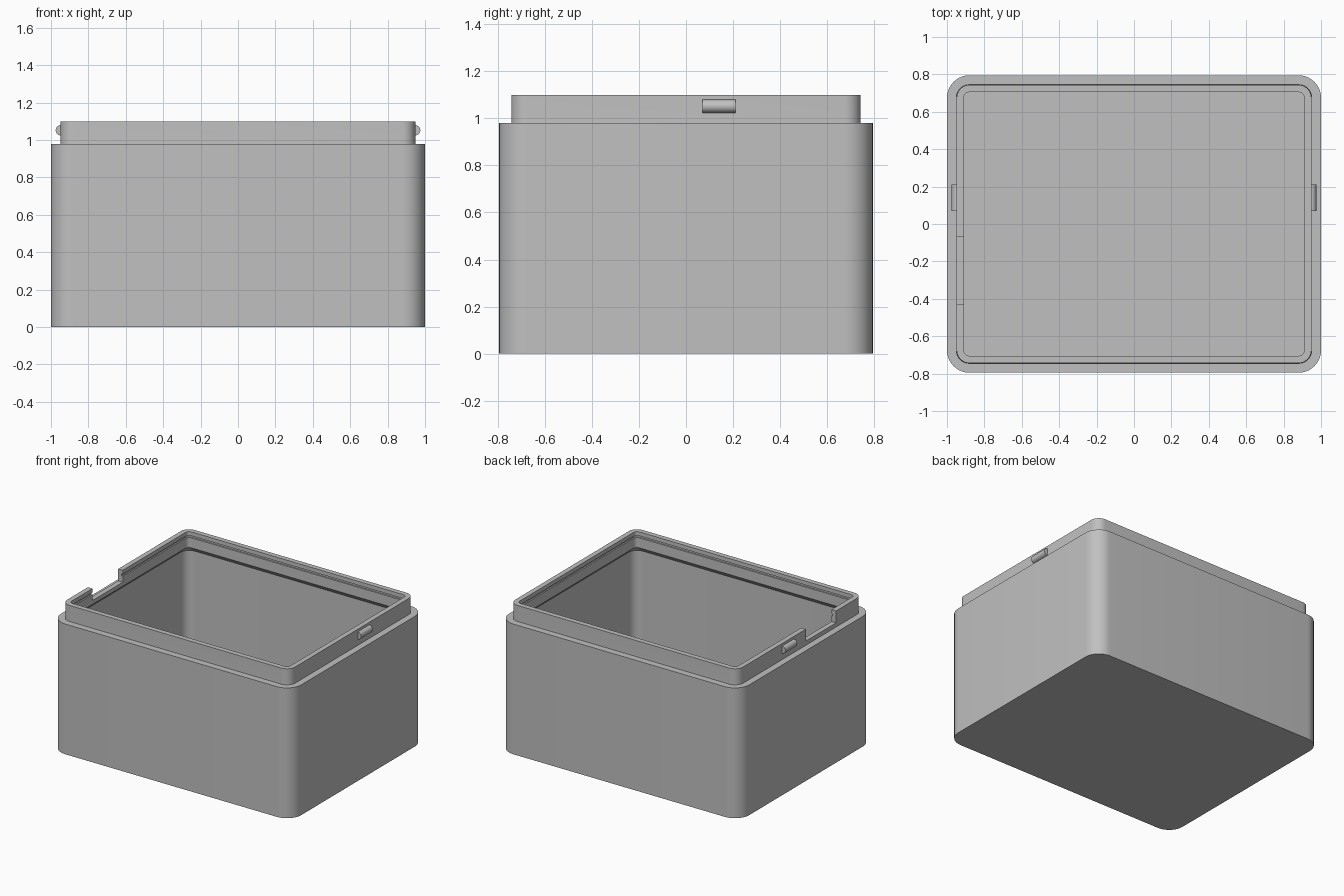
import bpy, bmesh, math
from mathutils import Matrix

if "Cube" in bpy.data.objects:
    bpy.data.objects.remove(bpy.data.objects["Cube"], do_unlink=True)

HALF_X, HALF_Y, CORNER = 1.0, 0.795, 0.12
WALL, RIM_Z, TOP_Z = 0.05, 0.98, 1.10
STEPS = 10

grey = bpy.data.materials.new("plain grey")
grey.use_nodes = True
grey.diffuse_color = (0.53, 0.53, 0.53, 1)
grey.node_tree.nodes["Principled BSDF"].inputs["Base Color"].default_value = grey.diffuse_color


def finish(name, bm):
    bmesh.ops.recalc_face_normals(bm, faces=bm.faces)
    mesh = bpy.data.meshes.new(name)
    bm.to_mesh(mesh)
    bm.free()
    mesh.materials.append(grey)
    obj = bpy.data.objects.new(name, mesh)
    bpy.context.collection.objects.link(obj)
    return obj


def smooth(obj):
    obj.data.shade_smooth()
    obj.data.set_sharp_from_angle(angle=math.radians(30))


def rounded_loop(bm, inset, z):
    """Rounded rectangle of vertices, inset from the outer wall."""
    r = CORNER - inset
    cx, cy = HALF_X - CORNER, HALF_Y - CORNER
    verts = []
    for quarter, (sx, sy) in enumerate([(1, 1), (-1, 1), (-1, -1), (1, -1)]):
        for i in range(STEPS + 1):
            a = (quarter + i / STEPS) * math.pi / 2
            verts.append(bm.verts.new((sx * cx + r * math.cos(a), sy * cy + r * math.sin(a), z)))
    return verts


def loft(name, profile, closed):
    """Skin a wall profile of (inset, height) around the box."""
    bm = bmesh.new()
    loops = [rounded_loop(bm, *p) for p in profile]
    pairs = list(zip(loops, loops[1:]))
    if closed:
        pairs.append((loops[-1], loops[0]))
    else:
        bm.faces.new(loops[0])
        bm.faces.new(loops[-1])
    for a, b in pairs:
        for i in range(len(a)):
            j = (i + 1) % len(a)
            bm.faces.new((a[i], a[j], b[j], b[i]))
    return finish(name, bm)


def block(name, lo, hi):
    bm = bmesh.new()
    size = [h - l for l, h in zip(lo, hi)]
    mid = [(h + l) / 2 for l, h in zip(lo, hi)]
    bmesh.ops.create_cube(bm, size=1, matrix=Matrix.Translation(mid) @ Matrix.Diagonal((*size, 1)))
    return finish(name, bm)


# Box shell with an open top
body = loft("box_body", [(0, 0), (0, RIM_Z), (WALL, RIM_Z), (WALL, WALL)], closed=False)
smooth(body)

# Raised inner lip with a shallow groove and a sloped support beneath
lip = loft("lid_lip", [(WALL, 0.94), (0.052, RIM_Z), (0.052, TOP_Z), (0.09, TOP_Z), (0.09, 1.07),
                       (0.08, 1.07), (0.08, 1.055), (0.09, 1.055), (0.09, RIM_Z)], closed=True)

# Notch through the lip on the right side
cutter = block("notch_cutter", (-1.1, -0.43, 1.01), (-0.8, -0.07, 1.2))
cutter.hide_render = True
cut = lip.modifiers.new("notch", 'BOOLEAN')
cut.operation = 'DIFFERENCE'
cut.solver = 'EXACT'
cut.object = cutter
bpy.context.view_layer.objects.active = lip
bpy.ops.object.modifier_apply(modifier=cut.name)
bpy.data.objects.remove(cutter, do_unlink=True)
smooth(lip)

# Rounded snap clip on each side of the lip
for side, name in ((1, "left_clip"), (-1, "right_clip")):
    bm = bmesh.new()
    place = Matrix.Translation((side * 0.947, 0.14, 1.052)) @ Matrix.Rotation(math.pi / 2, 4, 'X')
    bmesh.ops.create_cone(bm, cap_ends=True, segments=24, radius1=0.028, radius2=0.028,
                          depth=0.14, matrix=place)
    smooth(finish(name, bm))
